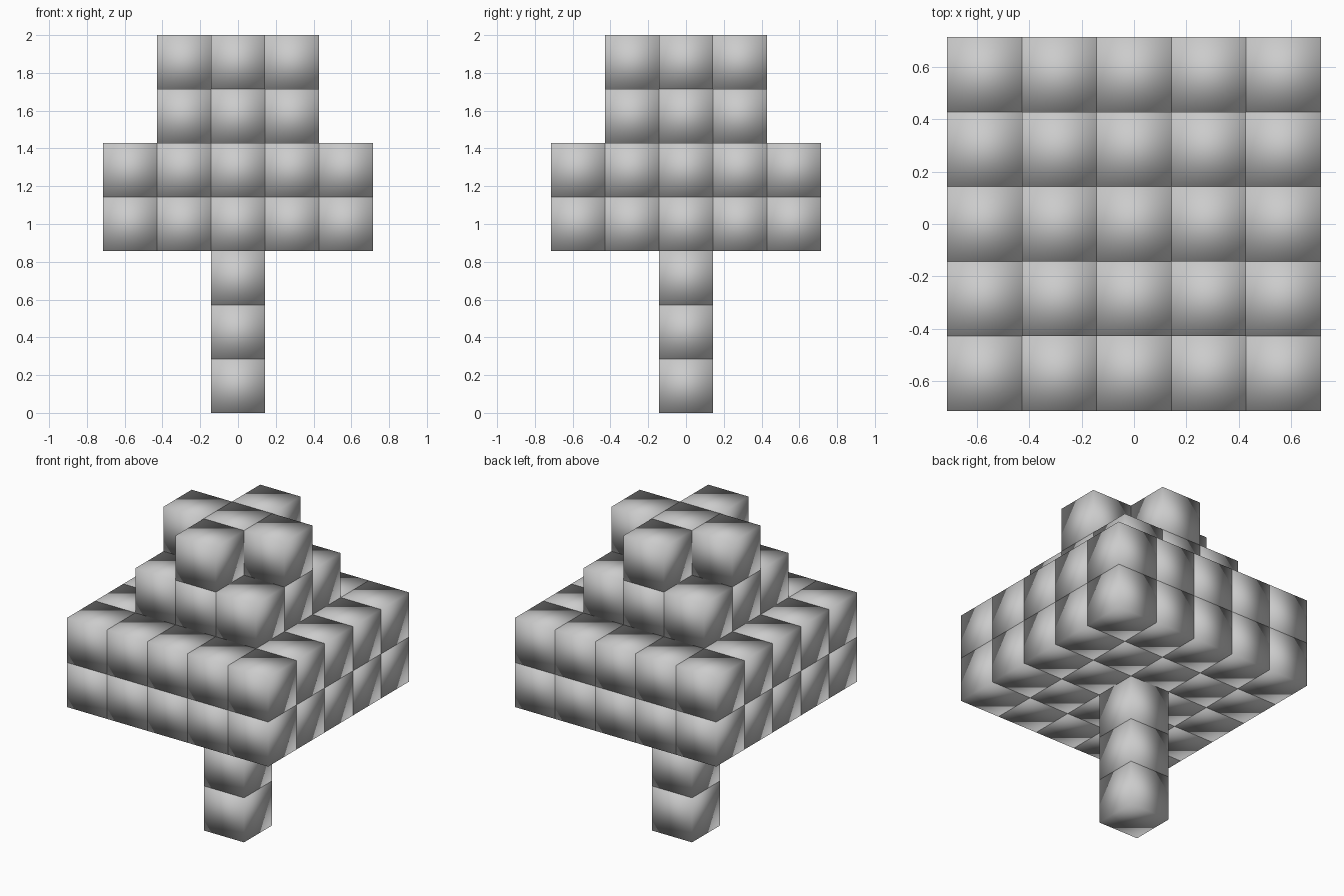
import bpy, bmesh
from mathutils import Matrix

if "Cube" in bpy.data.objects:
    bpy.data.objects.remove(bpy.data.objects["Cube"])

S = 2 / 7  # block edge: the tree is seven blocks tall


def blocks(name, cells):
    """One object made of separate, smooth-shaded cubes on the block grid."""
    bm = bmesh.new()
    for x, y, z in cells:
        bmesh.ops.create_cube(bm, size=S,
                              matrix=Matrix.Translation((x * S, y * S, (z + 0.5) * S)))
    for f in bm.faces:
        f.smooth = True
    me = bpy.data.meshes.new(name)
    bm.to_mesh(me)
    bm.free()
    ob = bpy.data.objects.new(name, me)
    bpy.context.collection.objects.link(ob)
    return ob


def layer(r, z, plus=False):
    """Square (or plus-shaped) ring of leaf cells around the trunk."""
    return [(x, y, z) for x in range(-r, r + 1) for y in range(-r, r + 1)
            if (x or y) and not (plus and x and y)]


# Trunk column, running up inside the leaves
blocks("trunk", [(0, 0, z) for z in range(6)])

# Wide lower canopy, two blocks thick
blocks("lower_leaves", layer(2, 3) + layer(2, 4))

# Narrow upper canopy
blocks("upper_leaves", layer(1, 5))

# Plus-shaped crown with its centre block
blocks("crown_leaves", layer(1, 6, plus=True) + [(0, 0, 6)])
